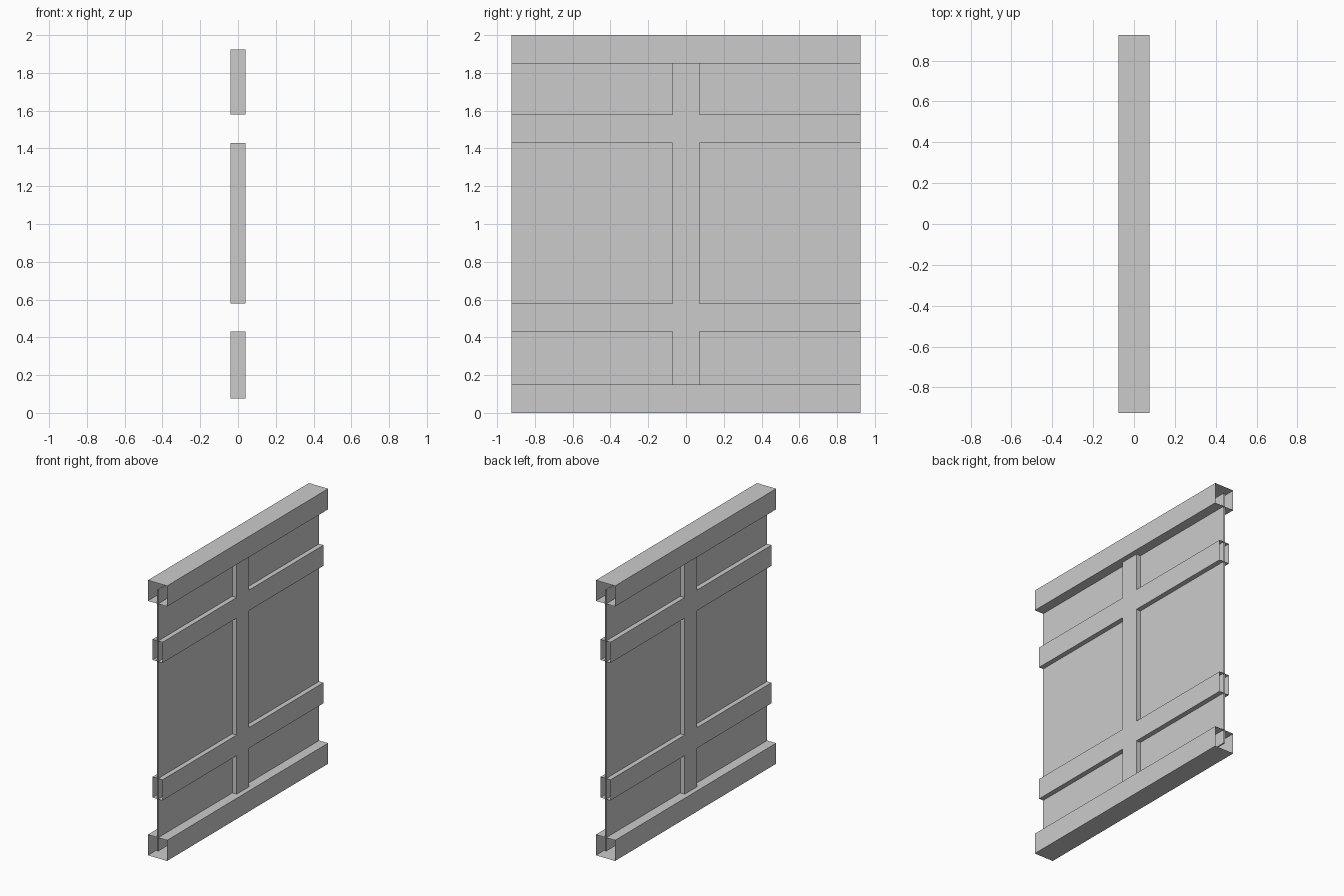
import bpy
import bmesh

cube = bpy.data.objects.get("Cube")
if cube:
    bpy.data.objects.remove(cube, do_unlink=True)

GREY = (0.6, 0.6, 0.6, 1.0)
mat = bpy.data.materials.new("plain_grey")
mat.use_nodes = True
mat.diffuse_color = GREY
mat.node_tree.nodes["Principled BSDF"].inputs["Base Color"].default_value = GREY

HALF = 0.925          # half of the wall length
POST = 0.072          # half of the post width
DEPTH = 0.04          # half depth of the post and middle rails
RAIL = 0.077          # half depth of the end rails


def finish(name, bm):
    bmesh.ops.remove_doubles(bm, verts=bm.verts, dist=1e-5)
    bmesh.ops.recalc_face_normals(bm, faces=bm.faces)
    mesh = bpy.data.meshes.new(name)
    bm.to_mesh(mesh)
    bm.free()
    mesh.materials.append(mat)
    obj = bpy.data.objects.new(name, mesh)
    bpy.context.collection.objects.link(obj)
    return obj


def tube(name, half_x, z0, z1):
    """Box along y whose two ends are open."""
    bm = bmesh.new()
    bmesh.ops.create_cube(bm, size=1)
    ends = [f for f in bm.faces if abs(f.normal.y) > 0.5]
    bmesh.ops.delete(bm, geom=ends, context='FACES_ONLY')
    for v in bm.verts:
        v.co.x *= 2 * half_x
        v.co.y *= 2 * HALF
        v.co.z = z0 if v.co.z < 0 else z1
    return finish(name, bm)


# End rails and the thin panel that runs into them
tube("bottom_rail", RAIL, 0.0, 0.15)
tube("top_rail", RAIL, 1.85, 2.0)
tube("wall_panel", 0.005, 0.05, 1.95)

# Post and middle rails as one hollow lattice, open at its outer ends
ys = [-HALF, -POST, POST, HALF]
zs = [0.075, 0.43, 0.58, 1.43, 1.58, 1.925]
cells = {(j, i) for j in range(3) for i in range(5) if j == 1 or i in (1, 3)}
bm = bmesh.new()


def quad(*points):
    bm.faces.new([bm.verts.new(p) for p in points])


for j, i in sorted(cells):
    y0, y1, z0, z1 = ys[j], ys[j + 1], zs[i], zs[i + 1]
    for x in (-DEPTH, DEPTH):
        quad((x, y0, z0), (x, y1, z0), (x, y1, z1), (x, y0, z1))
    for side, y in ((-1, y0), (1, y1)):
        if 0 <= j + side < 3 and (j + side, i) not in cells:
            quad((-DEPTH, y, z0), (DEPTH, y, z0), (DEPTH, y, z1), (-DEPTH, y, z1))
    for side, z in ((-1, z0), (1, z1)):
        if 0 <= i + side < 5 and (j, i + side) not in cells:
            quad((-DEPTH, y0, z), (DEPTH, y0, z), (DEPTH, y1, z), (-DEPTH, y1, z))
finish("post_and_middle_rails", bm)
